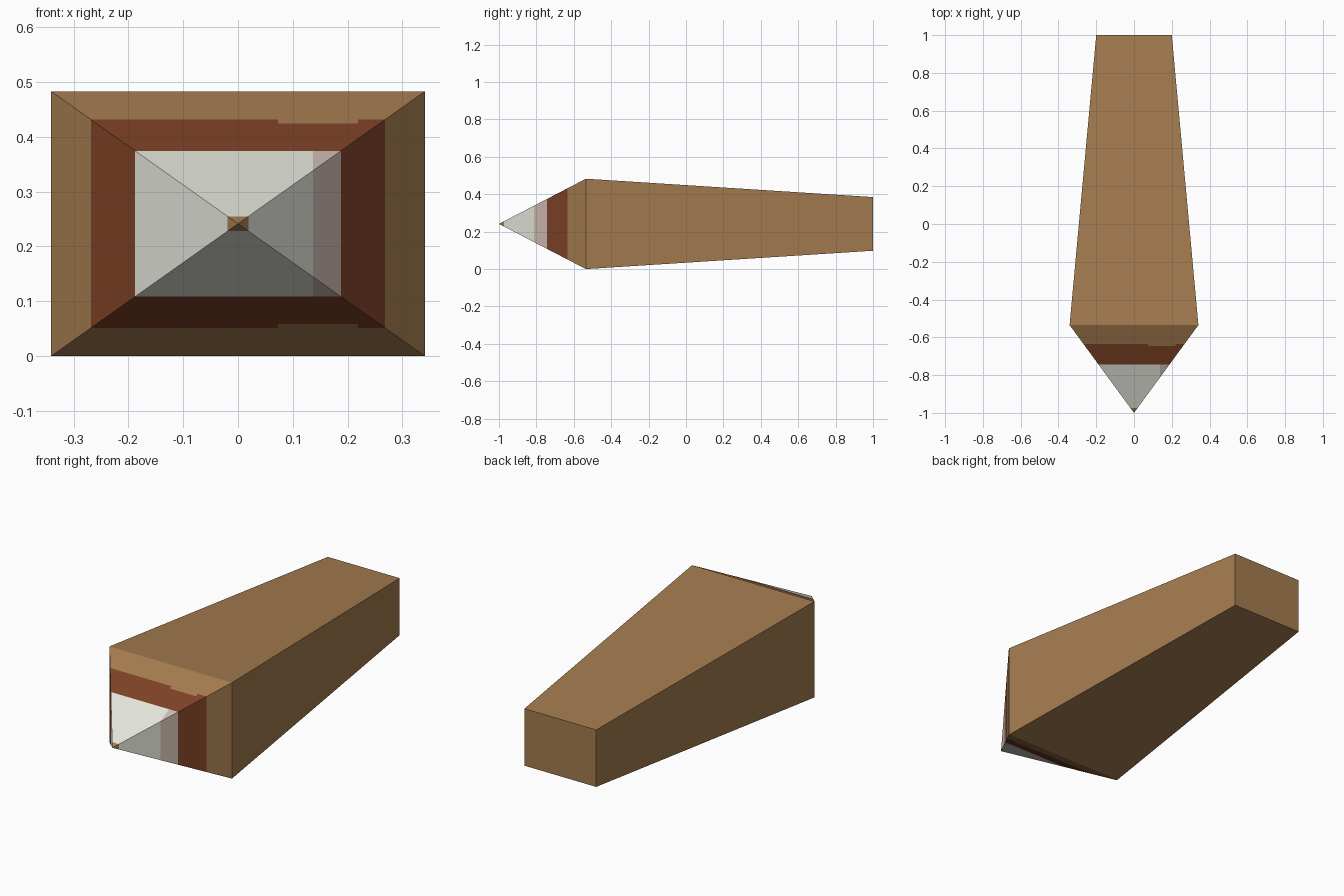
import bpy, bmesh

if "Cube" in bpy.data.objects:
    bpy.data.objects.remove(bpy.data.objects["Cube"])

CZ = 0.2415           # height of the centre line
Y_TIP, Y_SHOULDER, Y_END = -1.0, -0.535, 1.0


def material(name, rgb):
    lin = [((c / 255 + 0.055) / 1.055) ** 2.4 for c in rgb]
    m = bpy.data.materials.new(name)
    m.diffuse_color = (*lin, 1)
    m.use_nodes = True
    m.node_tree.nodes["Principled BSDF"].inputs["Base Color"].default_value = m.diffuse_color
    return m


MATS = [material("wood", (164, 124, 79)),
        material("dark red", (127, 66, 38)),
        material("off white", (228, 230, 220)),
        material("pale pink", (205, 186, 177))]
WOOD, RED, WHITE, PINK = range(4)


def ring(bm, y, w, h):
    return [bm.verts.new((sx * w, y, CZ + sz * h))
            for sx, sz in ((-1, -1), (1, -1), (1, 1), (-1, 1))]


def finish(bm, name):
    bmesh.ops.recalc_face_normals(bm, faces=bm.faces)
    me = bpy.data.meshes.new(name)
    bm.to_mesh(me)
    bm.free()
    for m in MATS:
        me.materials.append(m)
    ob = bpy.data.objects.new(name, me)
    bpy.context.collection.objects.link(ob)


# Tapered shaft and pointed head form one closed solid
bm = bmesh.new()
back = ring(bm, Y_END, 0.2, 0.1435)
shoulder = ring(bm, Y_SHOULDER, 0.341, 0.2415)
tip = bm.verts.new((0, Y_TIP, CZ))
bm.faces.new(back)
for i in range(4):
    j = (i + 1) % 4
    bm.faces.new((back[i], back[j], shoulder[j], shoulder[i]))
    bm.faces.new((shoulder[i], shoulder[j], tip))
bmesh.ops.recalc_face_normals(bm, faces=bm.faces)

# Cut the head along the borders of the painted bands
Y_WOOD, Y_STEP, Y_RED, Y_PINK, Y_POINT = -0.634, -0.647, -0.744, -0.814, -0.974
cuts = [((0, y, 0), (0, 1, 0)) for y in (Y_WOOD, Y_STEP, Y_RED, Y_PINK, Y_POINT)]
cuts += [((x, 0, 0), (1, 0, 0)) for x in (0.073, 0.137, 0.219)]
for co, no in cuts:
    head = [f for f in bm.faces if f.calc_center_median().y < Y_SHOULDER - 0.001]
    geom = set(head)
    for f in head:
        geom.update(f.edges, f.verts)
    bmesh.ops.bisect_plane(bm, geom=list(geom), plane_co=co, plane_no=no, dist=1e-5)

# Paint the bands by position
for f in bm.faces:
    c = f.calc_center_median()
    flat = abs(f.normal.z) > abs(f.normal.x)
    if c.y > Y_WOOD or c.y < Y_POINT:
        f.material_index = WOOD
    elif c.y > Y_STEP and flat and 0.073 < c.x < 0.219:
        f.material_index = WOOD
    elif c.y > Y_RED:
        f.material_index = RED
    elif c.x > 0.137:
        f.material_index = PINK
    else:
        f.material_index = WHITE
finish(bm, "pointed_stake")
